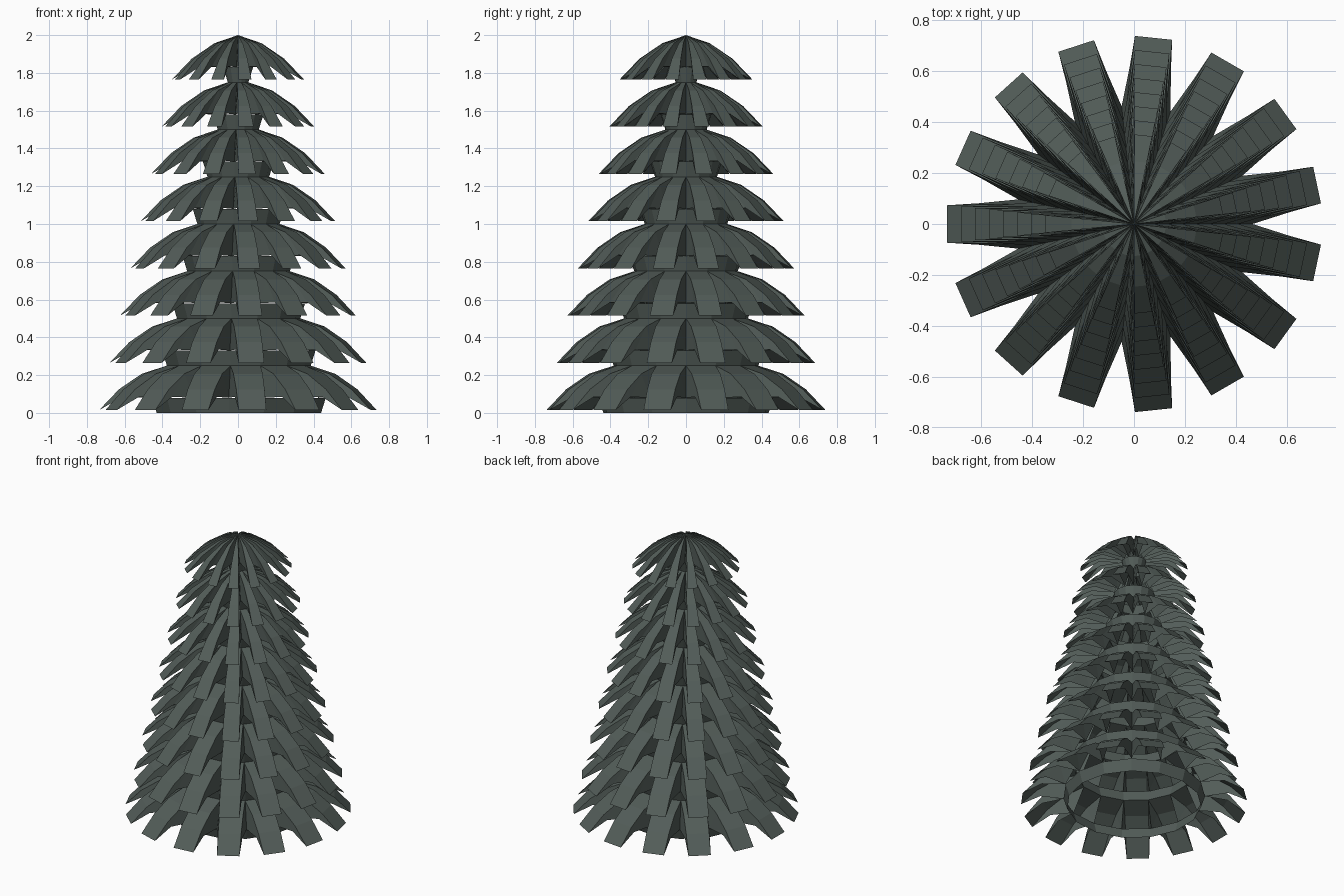
import bpy, bmesh
from math import cos, sin, pi

if "Cube" in bpy.data.objects:
    bpy.data.objects.remove(bpy.data.objects["Cube"])

N = 15            # fronds per tier
TIERS = 8
STEP = 0.25       # tier height
DR = 0.055        # radius lost per tier

mat = bpy.data.materials.new("dark_green")
mat.diffuse_color = (0.085, 0.108, 0.098, 1)
mat.use_nodes = True
mat.node_tree.nodes["Principled BSDF"].inputs["Base Color"].default_value = mat.diffuse_color


def polar(r, a, side, z):
    """Point r along direction a, shifted sideways."""
    return (r * cos(a) - side * sin(a), r * sin(a) + side * cos(a), z)


def tier(i):
    bm = bmesh.new()
    z0 = STEP * i
    r_bot = DR * (TIERS - i)
    r_top = r_bot - DR
    tip = r_top + 0.35
    half = pi / N

    # flared collar: bottom ring up to the notches between fronds
    r_notch = r_bot + 0.025
    for k in range(N):
        a, b = 2 * half * k, 2 * half * (k + 1)
        bm.faces.new([bm.verts.new(p) for p in (
            polar(r_bot, a, 0, z0), polar(r_bot, b, 0, z0),
            polar(r_notch, b, 0, z0 + 0.08), polar(r_notch, a, 0, z0 + 0.08))])

    # fronds: curved top strip with folded-down sides
    w0, w1 = r_top * sin(half), 0.1 * tip
    ridge = [(0, 0.25), (0.125, 0.207), (0.245, 0.125), (0.35, 0.015)]
    for k in range(N):
        a = 2 * half * (k + 0.5)
        rows = []
        for n, (d, z) in enumerate(ridge):
            w = w0 + (w1 - w0) * d / 0.35
            r = r_top * (cos(half) if n == 0 else 1) + d
            rows.append([bm.verts.new(polar(r, a, s * w, z0 + z)) for s in (-1, 1)])
        for p, q in zip(rows, rows[1:]):
            bm.faces.new((p[0], q[0], q[1], p[1]))
        for j, s in enumerate((-1, 1)):
            notch = bm.verts.new(polar(r_notch * cos(half), a,
                                       s * r_notch * sin(half), z0 + 0.08))
            low = bm.verts.new(polar(r_top + 0.225, a, s * (w0 + w1) * 0.53, z0 + 0.085))
            e = [row[j] for row in rows]
            for f in ((e[0], notch, e[1]), (e[1], notch, low),
                      (e[1], low, e[2]), (e[2], low, e[3])):
                bm.faces.new(f if s < 0 else f[::-1])

    bmesh.ops.remove_doubles(bm, verts=bm.verts, dist=0.0005)
    bmesh.ops.recalc_face_normals(bm, faces=bm.faces)
    me = bpy.data.meshes.new(f"branch_tier_{i + 1}")
    bm.to_mesh(me)
    bm.free()
    me.materials.append(mat)
    ob = bpy.data.objects.new(me.name, me)
    bpy.context.collection.objects.link(ob)


for i in range(TIERS):
    tier(i)
